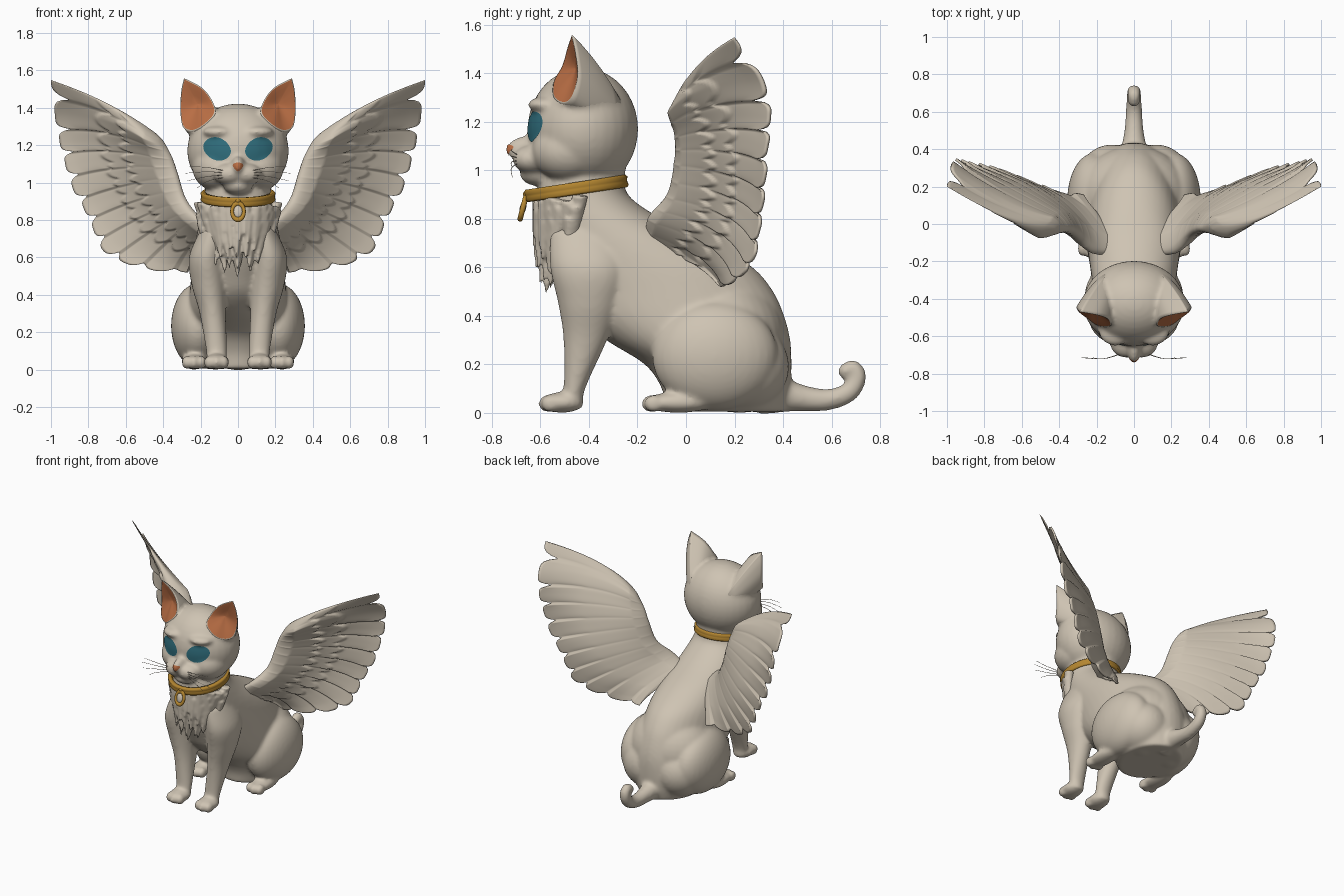
import bpy, bmesh, math, random
from mathutils import Vector, Matrix
from mathutils.bvhtree import BVHTree

if "Cube" in bpy.data.objects:
    bpy.data.objects.remove(bpy.data.objects["Cube"])
random.seed(4)


def material(name, rgb):
    m = bpy.data.materials.new(name)
    m.diffuse_color = (*rgb, 1)
    m.use_nodes = True
    m.node_tree.nodes["Principled BSDF"].inputs["Base Color"].default_value = m.diffuse_color
    return m


CREAM = material("cream", (0.62, 0.55, 0.45))
ORANGE = material("orange", (0.50, 0.16, 0.06))
TEAL = material("teal", (0.03, 0.16, 0.21))
GOLD = material("gold", (0.46, 0.24, 0.03))


def make(name, bm, *mats):
    bmesh.ops.recalc_face_normals(bm, faces=bm.faces)
    me = bpy.data.meshes.new(name)
    bm.to_mesh(me)
    bm.free()
    for m in mats:
        me.materials.append(m)
    me.shade_smooth()
    ob = bpy.data.objects.new(name, me)
    bpy.context.collection.objects.link(ob)
    return ob


def fuse(ob, voxel, rounds):
    """Union overlapping parts by voxel remesh, then soften"""
    mod = ob.modifiers.new("fuse", 'REMESH')
    mod.mode, mod.voxel_size = 'VOXEL', voxel
    mod = ob.modifiers.new("soften", 'SMOOTH')
    mod.factor, mod.iterations = .5, rounds
    me = bpy.data.meshes.new_from_object(ob.evaluated_get(bpy.context.evaluated_depsgraph_get()))
    ob.modifiers.clear()
    ob.data = me
    if not me.materials:
        me.materials.append(CREAM)
    me.shade_smooth()
    return me


def spline(pts, t):
    """Catmull-Rom through pts, t in 0..1"""
    n = len(pts) - 1
    t = max(0, min(n, t * n))
    i = min(int(t), n - 1)
    f = t - i
    a, b, c, d = [Vector(pts[max(0, min(n, j))]) for j in (i - 1, i, i + 1, i + 2)]
    return b + f * ((c - a) / 2 + f * (a - 2.5 * b + 2 * c - d / 2 + f * (1.5 * (b - c) + (d - a) / 2)))


def skin(bm, rings, cap=True):
    rows = [[bm.verts.new(p) for p in r] for r in rings]
    n = len(rows[0])
    for a, b in zip(rows, rows[1:]):
        for j in range(n):
            bm.faces.new((a[j], a[(j + 1) % n], b[(j + 1) % n], b[j]))
    if cap:
        bm.faces.new(rows[0][::-1])
        bm.faces.new(rows[-1])


def ball(bm, c, r):
    bmesh.ops.create_uvsphere(bm, u_segments=32, v_segments=20, radius=1,
                              matrix=Matrix.Translation(c) @ Matrix.Diagonal((*r, 1)))


def section(secs, t):
    return (*spline([s[:3] for s in secs], t), *spline([s[3:] for s in secs], t))


def loft(bm, secs):
    """Horizontal ellipses (z, x, y, rx, ry)"""
    rings = []
    for k in range(41):
        z, x, y, rx, ry = section(secs, k / 40)
        rings.append([(x + rx * math.cos(a * math.tau / 40), y + ry * math.sin(a * math.tau / 40), z) for a in range(40)])
    skin(bm, rings)


def tube(bm, pts, radii, steps=40, sides=16):
    rings = []
    for k in range(steps + 1):
        t = k / steps
        p = spline(pts, t)
        d = spline(pts, min(1, t + .01)) - spline(pts, max(0, t - .01))
        u = d.cross(Vector((1, 0, .001)) if abs(d.x) < .8 * d.length else Vector((0, 0, 1))).normalized()
        w = d.cross(u).normalized()
        r = spline([(q, 0, 0) for q in radii], t).x
        rings.append([p + r * (u * math.cos(a * math.tau / sides) + w * math.sin(a * math.tau / sides)) for a in range(sides)])
    skin(bm, rings)


# Ear rings: hollow cone from inside the head over the rim to the inner ear
RIM = [Vector(p) for p in ((.288, -.47, 1.558), (.19, -.488, 1.505), (.135, -.51, 1.43), (.125, -.545, 1.365),
                           (.19, -.545, 1.30), (.25, -.505, 1.275), (.295, -.47, 1.30), (.308, -.445, 1.39), (.303, -.455, 1.49))]
centre, root = sum(RIM, Vector()) / 9, Vector((.13, -.28, 1.23))


def ear_rings(s, deep):
    rim = [spline(RIM + RIM[:1], k / 45) for k in range(45)]
    rings = [[p.lerp(root + (p - centre) * .4, t) + (p - centre) * .45 * t * (1 - t) for p in rim]
             for t in (1, .8, .6, .4, .2, .08, 0)]
    rings += [[p.lerp(centre, .05) for p in rim]] + [[p.lerp(centre, .06).lerp(deep, t) for p in rim] for t in (.02, .3, .6, .97)]
    return [[(s * p.x, p.y, p.z) for p in r] for r in rings]


# Body: torso, head, ears, legs and tail fused into one skin
bm = bmesh.new()
TORSO = [(z, 0, (y0 + y1) / 2, rx, (y1 - y0) / 2) for z, y0, y1, rx in (
    (0.005, -.08, .41, .2), (.1, -.1, .43, .25), (.2, -.17, .435, .27), (.3, -.33, .43, .27), (.4, -.45, .405, .26),
    (.5, -.51, .36, .25), (.6, -.56, .275, .24), (.7, -.60, .11, .225), (.8, -.61, -.10, .205),
    (.9, -.61, -.24, .185), (1.0, -.59, -.25, .17))]
loft(bm, TORSO)
ball(bm, (0, .15, .3), (.305, .265, .265))
ball(bm, (0, -.425, 1.17), (.272, .228, .252))
ball(bm, (0, -.63, 1.085), (.042, .112, .06))
ball(bm, (0, -.61, .985), (.08, .075, .05))
tube(bm, [(0, .33, .09), (0, .45, .065), (0, .58, .054), (0, .67, .085), (0, .707, .145), (0, .69, .185), (0, .66, .175)],
     [.1, .06, .045, .041, .037, .034, .032])
ball(bm, (0, .66, .172), (.034, .034, .034))
for s in (1, -1):
    skin(bm, ear_rings(s, Vector((.2, -.40, 1.37))))
    ball(bm, (s * .045, -.63, 1.045), (.085, .085, .06))
    ball(bm, (s * .11, -.485, 1.08), (.135, .15, .125))
    ball(bm, (s * .10, -.57, 1.27), (.09, .082, .035))
    ball(bm, (s * .215, .12, .235), (.143, .26, .225))
    ball(bm, (s * .12, .22, .19), (.19, .205, .19))
    loft(bm, [(.02, s * .115, -.475, .05, .05), (.1, s * .115, -.46, .056, .045), (.3, s * .135, -.415, .07, .09),
              (.45, s * .155, -.40, .092, .127), (.6, s * .165, -.40, .097, .16), (.75, s * .13, -.42, .07, .14)])
    for x, y, ry in ((.115, -.51, .09), (.235, -.03, .145)):
        ball(bm, (s * x, y, .043), (.068, ry, .043))
        for dx in (-.04, 0, .04):
            ball(bm, (s * x + dx, y - ry + .03 + abs(dx) * .3, .038), (.027, .04, .037))
fused = fuse(make("cat_body", bm, CREAM), .0105, 12)
tree = BVHTree.FromPolygons([v.co for v in fused.vertices], [p.vertices[:] for p in fused.polygons])

# Ears: crisp rim, orange inside
bm = bmesh.new()
skin(bm, ear_rings(1, Vector((.215, -.455, 1.42))))
bm.faces.index_update()
for f in bm.faces:
    f.material_index = int(45 * 7 <= f.index != 45 * 11)
ears = make("ears", bm, CREAM, ORANGE)

# Chest fur: rows of pointed tufts
bm = bmesh.new()
for r in range(6):
    z = .84 - r * .047
    _, _, cy, rx, ry = section(TORSO, z)
    half = 1.3 - r * .2
    n = 13 - r * 2
    for k in range(n):
        a = half * (2 * k / (n - 1) - 1) + random.uniform(-.05, .05)
        out = Vector((math.sin(a), -math.cos(a), 0))
        d = (out * .22 + Vector((-.35 * math.sin(a), 0, -1))).normalized()
        p = Vector((rx * math.sin(a), cy - ry * math.cos(a), z - random.uniform(.02, .05))) + out * .004
        bmesh.ops.create_cone(bm, cap_ends=True, segments=10, radius1=.036, radius2=.002, depth=.16,
                              matrix=Matrix.Translation(p) @ d.to_track_quat('Z', 'Y').to_matrix().to_4x4())
fuse(make("chest_fur", bm, CREAM), .009, 3)


# Eyes and nose: thin patches laid on the face
def patch(name, mat, cx, cz, shape):
    bm = bmesh.new()
    rings = []
    for k in range(9):
        ring = []
        for j in range(40):
            dx, dz = shape(j * math.tau / 40)
            f = max(k / 8, .01)
            x, z = cx + dx * f, cz + dz * f
            hit = tree.ray_cast(Vector((x, -1.5, z)), Vector((0, 1, 0)))[0]
            ring.append((x, (hit.y if hit else -.6) - .004, z))
        rings.append(ring)
    skin(bm, rings, False)
    make(name, bm, mat)


for s, side in ((1, "left"), (-1, "right")):
    patch(side + "_eye", TEAL, s * .112, 1.18, lambda t: (
        s * .074 * math.cos(t), .062 * math.sin(t) * (1 - .1 * math.cos(t) ** 2) + .012 * math.cos(t)))
patch("nose", ORANGE, 0, 1.083, lambda t: (.03 * math.cos(t) * (1 + .6 * math.sin(t)) / 1.2, .024 * math.sin(t)))

# Wings: fan surface from the arm to the feather tips, scalloped and layered
ARM = [(.09, -.15, .73), (.20, -.145, .81), (.28, -.065, .91), (.325, -.035, 1.05), (.36, -.03, 1.145), (.42, -.03, 1.235)]
MID = [(.21, .06, .64), (.37, .18, .78), (.54, .22, .95), (.64, .17, 1.19), (.62, -.03, 1.42)]
TIPS = [(.27, .15, .52), (.44, .18, .53), (.60, .235, .57), (.72, .28, .64), (.77, .30, .75), (.82, .315, .86),
        (.88, .325, .97), (.92, .335, 1.10), (.95, .345, 1.22), (.975, .32, 1.36), (1.0, .20, 1.548)]
FRONT = Vector((.55, -.82, -.12)).normalized()
N, NU, NV = 10.5, 168, 56


def wave(u, n):
    return abs(2 * ((u * n) % 1) - 1)


def wing_point(u, v, front):
    tip = spline(TIPS, (u * N - .5) / 10)
    a, m = spline(ARM, u), spline(MID, u)
    w = v * (1 - (.05 + .08 * u) * wave(u, N) ** (2.5 + 3 * u))
    p = a * (1 - w) ** 2 + m * 2 * w * (1 - w) + tip * w * w
    t = .007 + .042 * max(0, 1 - v / .9) ** 1.3 + .018 * math.exp(-((u - .92) / .08) ** 2) * (1 - v)
    if front:
        for reach, n, h in ((.66, 11.5, .012), (.45, 14.5, .012)):
            edge = reach - .1 * wave(u, n) ** 2
            t += h * max(0, min(1, (edge - v) / .03))
    ridge = (.5 - (u * N) % 1) * .018 * max(0, min(1, (v - (.35 if front else .62)) / .35))
    t *= math.sqrt(min(1, v / .14)) * math.sqrt(min(1, (1 - u) / .08))
    return p + FRONT * ((t if front else -t) + ridge * min(1, (1 - u) / .08))


bm = bmesh.new()
grids = [[[bm.verts.new(wing_point(i / NU, (j / NV) ** 1.2, fr)) for j in range(NV + 1)] for i in range(NU + 1)] for fr in (True, False)]
for g in grids:
    for i in range(NU):
        for j in range(NV):
            bm.faces.new((g[i][j], g[i + 1][j], g[i + 1][j + 1], g[i][j + 1]))
f, b = grids
for i in range(NU):
    bm.faces.new((f[i][NV], f[i + 1][NV], b[i + 1][NV], b[i][NV]))
for j in range(NV):
    bm.faces.new((f[0][j], f[0][j + 1], b[0][j + 1], b[0][j]))
bmesh.ops.remove_doubles(bm, verts=bm.verts, dist=.0002)
wings = make("wings", bm, CREAM)

# Whiskers
bm = bmesh.new()
for z0, z1, x1 in ((1.06, 1.085, .26), (1.05, 1.05, .28), (1.04, 1.01, .27), (1.03, .97, .22)):
    tube(bm, [(.06, -.69, z0), (.16, -.72, (z0 + z1) / 2 + .008), (x1, -.715, z1)], [.002, .0015, .001], 10, 6)
whiskers = make("whiskers", bm, CREAM)
for ob in (ears, wings, whiskers):
    ob.modifiers.new("both_sides", 'MIRROR')

# Collar: tilted band with rounded profile
bm = bmesh.new()
rings = []
for dr, dz in ((-.02, -.024), (.0, -.026), (.008, -.018), (.004, -.004), (.004, .004), (.008, .018), (0, .026), (-.02, .024)):
    rings.append([((.193 + dr) * math.cos(a * math.tau / 64), (.208 + dr) * math.sin(a * math.tau / 64), dz) for a in range(64)])
skin(bm, rings + rings[:1], False)
bmesh.ops.remove_doubles(bm, verts=bm.verts, dist=.0001)
collar = make("collar", bm, GOLD)
collar.location, collar.rotation_euler = (0, -.452, .925), (.15, 0, 0)

# Pendant: oval gold frame around a pale stone
bm = bmesh.new()
rings = [[((.032 + .01 * math.cos(q)) * math.cos(a), .011 * math.sin(q), 1.4 * (.032 + .01 * math.cos(q)) * math.sin(a))
          for q in [k * math.tau / 12 for k in range(12)]] for a in [k * math.tau / 32 for k in range(33)]]
skin(bm, rings, False)
ball(bm, (0, 0, .058), (.016, .014, .014))
bmesh.ops.remove_doubles(bm, verts=bm.verts, dist=.0001)
pendant = make("pendant_frame", bm, GOLD)
bm = bmesh.new()
ball(bm, (0, 0, 0), (.024, .013, .034))
stone = make("pendant_stone", bm, CREAM)
for ob in (pendant, stone):
    ob.location, ob.rotation_euler = (0, -.672, .845), (-.25, 0, 0)
